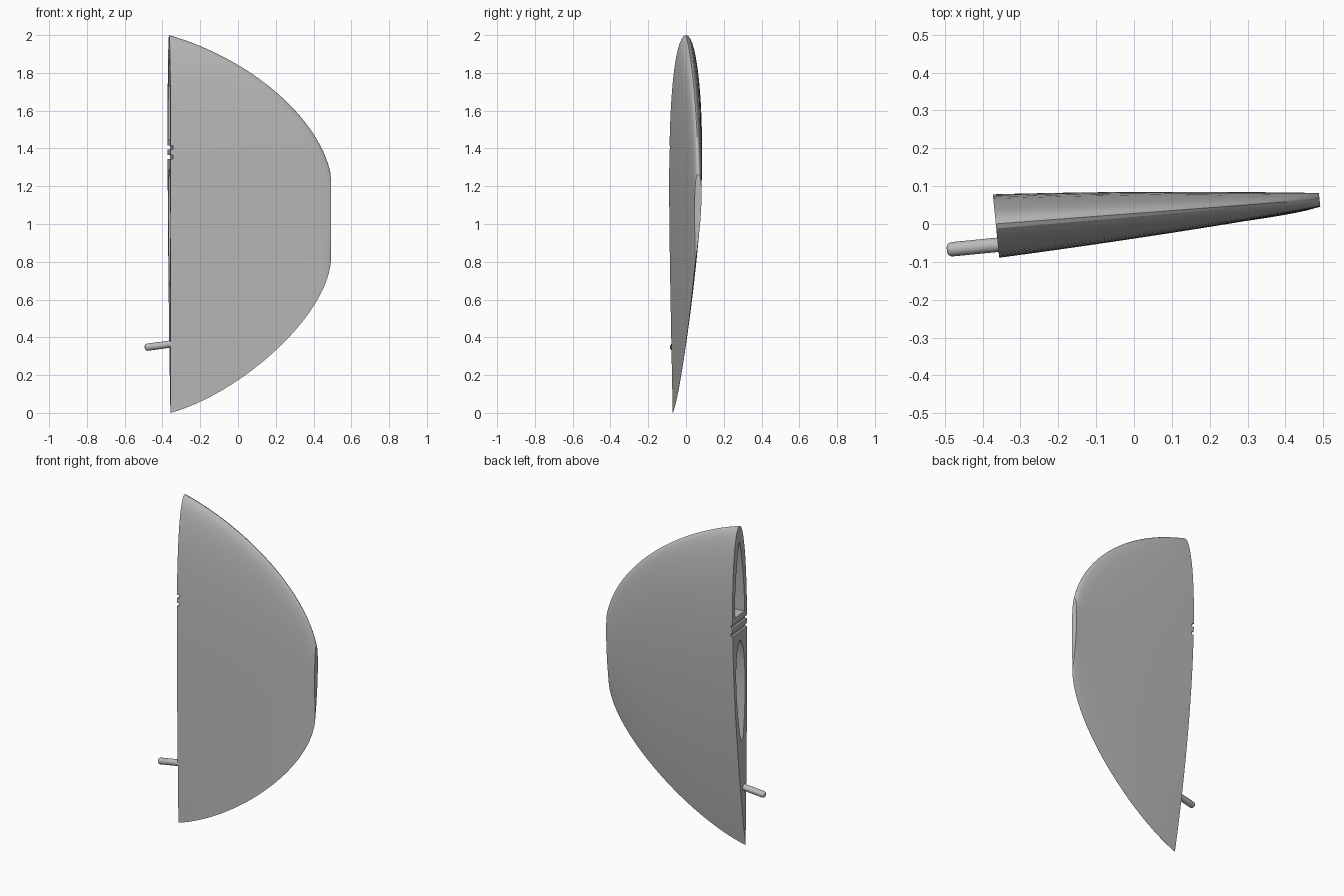
import bpy, bmesh, math
from mathutils import Vector
from mathutils.geometry import interpolate_bezier

if "Cube" in bpy.data.objects:
    bpy.data.objects.remove(bpy.data.objects["Cube"], do_unlink=True)

GREY = (0.5, 0.5, 0.5, 1)
mat = bpy.data.materials.new("plain grey")
mat.use_nodes = True
mat.diffuse_color = GREY
mat.node_tree.nodes["Principled BSDF"].inputs["Base Color"].default_value = GREY

TILT = 0.1  # lean of the end faces


def loft(name, rings):
    """Join rings of points into a closed solid with capped ends."""
    bm = bmesh.new()
    loops = [[bm.verts.new(p) for p in ring] for ring in rings]
    n = len(loops[0])
    for a, b in zip(loops, loops[1:]):
        for i in range(n):
            j = (i + 1) % n
            bm.faces.new((a[i], a[j], b[j], b[i]))
    bm.faces.new(loops[0])
    bm.faces.new(loops[-1])
    bmesh.ops.recalc_face_normals(bm, faces=bm.faces)
    mesh = bpy.data.meshes.new(name)
    bm.to_mesh(mesh)
    bm.free()
    mesh.materials.append(mat)
    obj = bpy.data.objects.new(name, mesh)
    bpy.context.collection.objects.link(obj)
    return obj


def thickness(s):
    """Relative half thickness of the section, 1 at its thickest."""
    return max(0.004, 10 * (0.2969 * math.sqrt(s) - 0.126 * s - 0.3516 * s**2
                            + 0.2843 * s**3 - 0.1036 * s**4))


def camber(s):
    return -0.035 * s**2.2


def smooth(obj, angle):
    bpy.ops.object.select_all(action='DESELECT')
    obj.select_set(True)
    bpy.context.view_layer.objects.active = obj
    bpy.ops.object.shade_smooth_by_angle(angle=math.radians(angle))


# Wing outline: leading edge on top, trailing edge below
def edge(*pts):
    return interpolate_bezier(*[Vector((x, 0, z)) for x, z in pts], 33)


leading = edge((-0.365, 2), (0.05, 1.88), (0.42, 1.58), (0.49, 1.27))
trailing = edge((-0.365, 0), (0, 0.1), (0.46, 0.5), (0.49, 0.8))

HALF = 32
samples = [(1 - math.cos(math.pi * i / HALF)) / 2 for i in range(HALF + 1)]
around = [(s, 1) for s in samples] + [(s, -1) for s in samples[-1:0:-1]]
rings = []
for top, low in zip(leading, trailing):
    u = (top.x + 0.365) / 0.855
    chord = top.z - low.z
    half = 0.0825 - 0.0645 * u + 0.022 * u * (1 - u)
    ring = []
    for s, side in around:
        p = top.lerp(low, s)
        d = camber(s) * chord + side * half * thickness(s)
        ring.append((p.x - TILT * d, 0.065 * u + d, p.z))
    rings.append(ring)
wing = loft("wing", rings)


# Hollows and groove in the root face
def root_point(z, offset, x):
    d = camber(1 - z / 2) * 2 + offset
    return (x - TILT * d, d + 0.08 * (x + 0.365), z)


def hollow(bottom, top, centre, wall, depth):
    count = 24
    reach = max(top - centre, centre - bottom)
    outline = []
    for i in range(count + 1):
        z = centre + (top - centre) * math.cos(math.pi * i / count) if bottom < centre \
            else centre + (top - centre) * math.cos(math.pi * i / count / 2)
        v = min(1, abs(z - centre) / reach)
        w = (0.0825 * thickness(1 - z / 2) - wall) * math.sqrt(1 - v * v)
        outline.append((z, max(w, 0.0015)))
    full = outline + [(z, -w) for z, w in reversed(outline)]
    return loft("hollow_cutter", [[root_point(z, w * k, x) for z, w in full]
                                  for x, k in ((-0.42, 1), (-0.365 + depth, 0.9))])


def groove(z, height):
    corners = [(z, -0.2), (z + height, -0.2), (z + height, 0.2), (z, 0.2)]
    return loft("groove_cutter", [[root_point(a, w, x) for a, w in corners]
                                  for x in (-0.42, -0.353)])


cutters = [hollow(1.45, 1.9, 1.45, 0.025, 0.18),
           hollow(0.66, 1.29, 0.975, 0.022, 0.18),
           groove(1.345, 0.02), groove(1.395, 0.02)]
bpy.context.view_layer.objects.active = wing
for cutter in cutters:
    cutter.hide_render = True
    mod = wing.modifiers.new("cut", 'BOOLEAN')
    mod.operation = 'DIFFERENCE'
    mod.solver = 'EXACT'
    mod.object = cutter
    bpy.ops.object.modifier_apply(modifier=mod.name)
    bpy.data.objects.remove(cutter, do_unlink=True)
smooth(wing, 30)

# Locating pin with a rounded outer end
start, end = Vector((-0.493, -0.068, 0.346)), Vector((-0.3, -0.049, 0.372))
axis = (end - start).normalized()
across = axis.cross(Vector((0, 0, 1))).normalized()
up = across.cross(axis)
R = 0.019
profile = [(0, 0.55), (0.003, 0.8), (0.007, 0.93), (0.012, 1), ((end - start).length, 1)]
pin = loft("locating_pin", [
    [start + axis * t + (across * math.cos(a) + up * math.sin(a)) * R * r
     for a in (math.tau * i / 24 for i in range(24))] for t, r in profile])
smooth(pin, 40)
